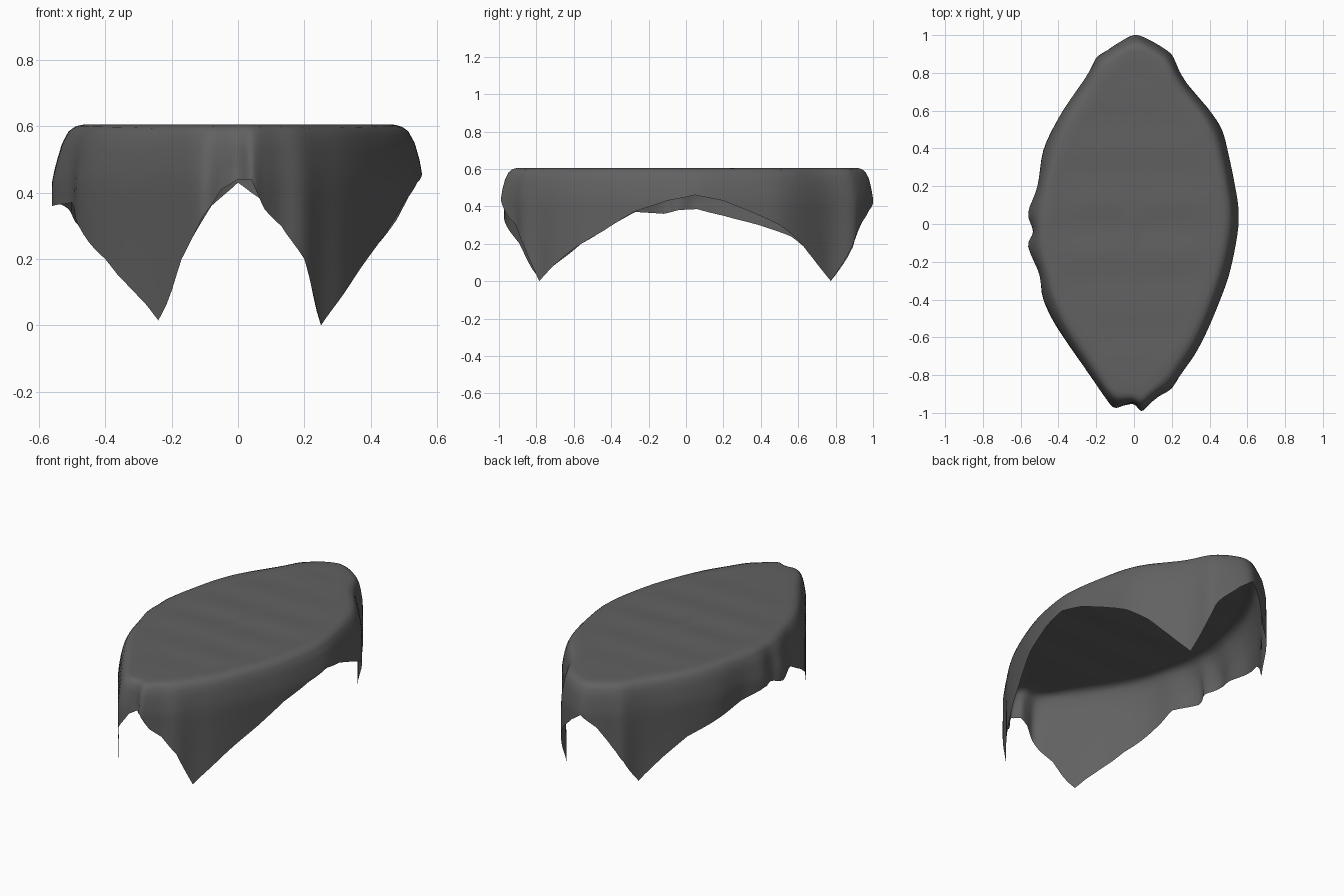
import bpy, bmesh, math

if "Cube" in bpy.data.objects:
    bpy.data.objects.remove(bpy.data.objects["Cube"])

TOP = 0.605
SUB = 4
# Hem of the cloth, anticlockwise from the front nose: x, y, hem height
HEM = [(0, -.955, .44), (.04, -.99, .44), (.08, -.955, .35), (.13, -.91, .30), (.2, -.87, .2),
       (.25, -.785, 0), (.315, -.7, .09), (.375, -.59, .18), (.44, -.44, .27), (.5, -.28, .37),
       (.54, -.1, .43), (.557, .05, .46), (.535, .2, .43), (.5, .37, .36), (.465, .5, .30),
       (.4, .6, .22), (.33, .68, .12), (.25, .775, 0), (.21, .88, .17), (.17, .92, .28),
       (.07, .98, .38), (0, 1, .43), (-.08, .96, .36), (-.15, .91, .24), (-.2, .88, .16),
       (-.24, .79, .02), (-.32, .68, .14), (-.4, .56, .24), (-.48, .39, .30), (-.51, .2, .35),
       (-.56, .06, .385), (-.535, -.04, .38), (-.56, -.12, .36), (-.5, -.27, .37),
       (-.48, -.4, .30), (-.4, -.56, .2), (-.24, -.785, .015), (-.17, -.89, .2),
       (-.11, -.97, .32), (-.05, -.96, .41)]
# How far the cloth pulls in from the outline near the rim: height, inset
RIM = [(.605, .085), (.6, .06), (.585, .04), (.55, .022), (.5, .01), (.44, 0), (-1, 0)]


def catmull(a, b, c, d, t):
    return .5 * (2*b + (c - a)*t + (2*a - 5*b + 4*c - d)*t*t + (3*b - a - 3*c + d)*t**3)


def inset_at(z):
    for (z0, i0), (z1, i1) in zip(RIM, RIM[1:]):
        if z >= z1:
            return i0 + (i1 - i0) * min(1, max(0, (z0 - z) / (z0 - z1)))
    return 0


def top_wave(y):
    return .003 * math.cos(2 * math.pi * (y - .12) / .28)


# Dense hem: smooth in plan, straight segments in height
n = len(HEM)
cols = []
for i in range(n):
    p = [HEM[(i + k) % n] for k in (-1, 0, 1, 2)]
    for s in range(SUB):
        t = s / SUB
        x, y = (catmull(*[q[a] for q in p], t) for a in (0, 1))
        cols.append((x, y, p[1][2] * (1 - t) + p[2][2] * t))
N = len(cols)


# Calmer outline for the table edge, without the folds
def calm(j, a):
    w = range(-5, 6)
    return sum(cols[(j + k) % N][a] * (6 - abs(k)) for k in w) / 36


edge = [(calm(j, 0) * 1.005, calm(j, 1) * 1.01) for j in range(N)]

bm = bmesh.new()
rings = []
k0x, k0y = 1 - .085 / .55, 1 - .085
# Flat top with faint ripples
for f in [i / 12 for i in range(1, 12)]:
    rings.append([bm.verts.new((x*k0x*f, y*k0y*f, TOP - .002 + top_wave(y*k0y*f) * (1 - f**4)))
                  for x, y in edge])
# Rolled rim and hanging skirt, folds growing toward the hem
for s in (0, .02, .05, .09, .14, .2, .28, .37, .46, .56, .67, .78, .89, 1):
    ring = []
    for (ex, ey), (hx, hy, hz) in zip(edge, cols):
        z = TOP - (TOP - hz) * s
        b = min(1, s * 1.3)
        x, y, i = ex + (hx - ex) * b, ey + (hy - ey) * b, inset_at(z)
        ring.append(bm.verts.new((x * (1 - i / .55), y * (1 - i), z)))
    rings.append(ring)
centre = bm.verts.new((0, 0, TOP))
for j in range(N):
    bm.faces.new((centre, rings[0][j], rings[0][(j + 1) % N]))
    for a, b in zip(rings, rings[1:]):
        bm.faces.new((a[j], b[j], b[(j + 1) % N], a[(j + 1) % N]))
for f in bm.faces:
    f.smooth = True

mesh = bpy.data.meshes.new("tablecloth")
bm.to_mesh(mesh)
bm.free()
cloth = bpy.data.objects.new("tablecloth", mesh)
bpy.context.collection.objects.link(cloth)
mat = bpy.data.materials.new("dark grey cloth")
mat.diffuse_color = (.12, .12, .12, 1)
mat.use_nodes = True
mat.node_tree.nodes["Principled BSDF"].inputs["Base Color"].default_value = mat.diffuse_color
mesh.materials.append(mat)
